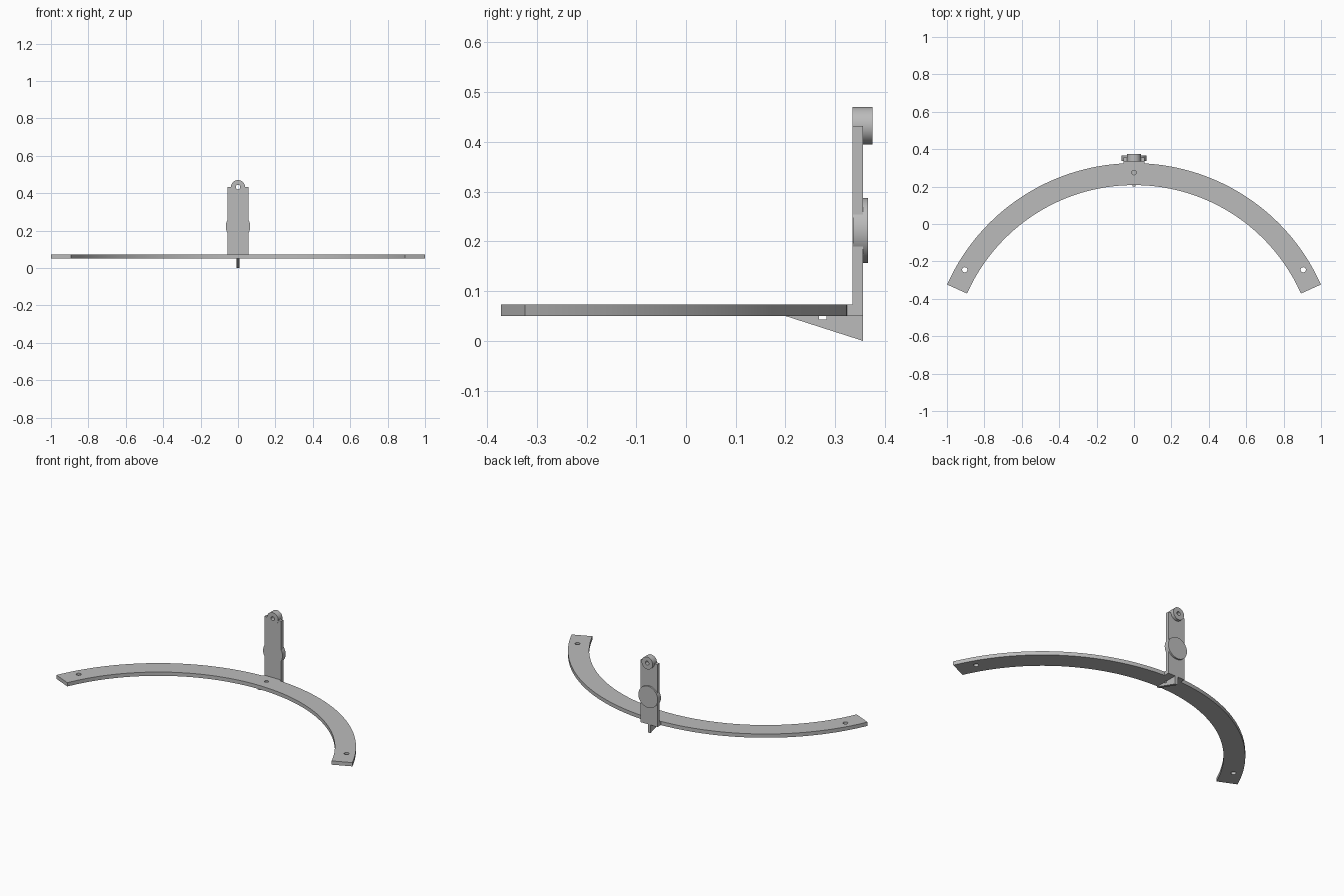
import bpy, bmesh, math
from mathutils import Matrix, Vector

cube = bpy.data.objects.get("Cube")
if cube:
    bpy.data.objects.remove(cube)

grey = bpy.data.materials.new("plain grey")
grey.use_nodes = True
colour = (0.5, 0.5, 0.5, 1)
grey.diffuse_color = colour
grey.node_tree.nodes["Principled BSDF"].inputs["Base Color"].default_value = colour


def finish(bm, name):
    bmesh.ops.recalc_face_normals(bm, faces=bm.faces)
    mesh = bpy.data.meshes.new(name)
    bm.to_mesh(mesh)
    bm.free()
    mesh.materials.append(grey)
    obj = bpy.data.objects.new(name, mesh)
    bpy.context.collection.objects.link(obj)
    return obj


def prism(name, outline, depth):
    """Extrude a closed 3D outline along a depth vector."""
    bm = bmesh.new()
    face = bm.faces.new([bm.verts.new(p) for p in outline])
    new = bmesh.ops.extrude_face_region(bm, geom=[face])["geom"]
    verts = [g for g in new if isinstance(g, bmesh.types.BMVert)]
    bmesh.ops.translate(bm, verts=verts, vec=Vector(depth))
    return finish(bm, name)


def box(name, lo, hi):
    outline = [(lo[0], lo[1], lo[2]), (hi[0], lo[1], lo[2]),
               (hi[0], hi[1], lo[2]), (lo[0], hi[1], lo[2])]
    return prism(name, outline, (0, 0, hi[2] - lo[2]))


def cylinder(name, start, end, radius, sides=64):
    start, end = Vector(start), Vector(end)
    axis = end - start
    turn = axis.to_track_quat('Z', 'Y').to_matrix().to_4x4()
    bm = bmesh.new()
    bmesh.ops.create_cone(bm, cap_ends=True, segments=sides, radius1=radius,
                          radius2=radius, depth=axis.length,
                          matrix=Matrix.Translation((start + end) / 2) @ turn)
    return finish(bm, name)


def drill(obj, cutter):
    mod = obj.modifiers.new("hole", 'BOOLEAN')
    mod.operation = 'DIFFERENCE'
    mod.solver = 'EXACT'
    mod.object = cutter
    cutter.hide_render = True
    cutter.hide_set(True)


def smooth(obj):
    bpy.ops.object.select_all(action='DESELECT')
    obj.select_set(True)
    bpy.context.view_layer.objects.active = obj
    bpy.ops.object.shade_smooth_by_angle(angle=math.radians(30))


BOTTOM, TOP = 0.05, 0.073       # arc thickness
FRONT, BACK = 0.335, 0.356      # upright thickness
CENTRE, OUTER, INNER = -0.769, 1.094, 0.977
HALF = 0.057                    # upright half width

# Curved base bar
STEPS, END = 96, math.radians(24)


def arc(radius):
    angles = [END + (math.pi - 2 * END) * i / STEPS for i in range(STEPS + 1)]
    return [(radius * math.cos(a), CENTRE + radius * math.sin(a), BOTTOM) for a in angles]


base = prism("curved_base", arc(OUTER) + arc(INNER)[::-1], (0, 0, TOP - BOTTOM))

# Mounting holes at the ends and the middle of the bar
for side, x, y, r, low in (("left", 0.905, -0.245, 0.014, 0),
                           ("right", -0.905, -0.245, 0.014, 0),
                           ("middle", 0, 0.275, 0.012, 0.043)):
    cutter = cylinder(side + "_hole_cutter", (x, y, low), (x, y, 0.1), r, 32)
    drill(base, cutter)

# Gusset under the bar, notched by the middle hole
gusset = prism("gusset", [(-0.009, 0.2, BOTTOM), (-0.009, BACK, BOTTOM), (-0.009, BACK, 0)],
               (0.018, 0, 0))
drill(gusset, cutter)

# Tab joining the bar to the upright, and the upright plate
box("joining_tab", (-HALF, 0.315, BOTTOM), (HALF, FRONT, TOP))
upright = box("upright_plate", (-HALF, FRONT, BOTTOM), (HALF, BACK, 0.432))

# Round pad on the back of the upright
pad = cylinder("round_pad", (0, FRONT + 0.0005, 0.222), (0, 0.366, 0.222), 0.0655)

# Pivot boss at the top, drilled through with the plate
boss = cylinder("pivot_boss", (0, FRONT - 0.0005, 0.4325), (0, 0.375, 0.4325), 0.0375)
pivot_cutter = cylinder("pivot_hole_cutter", (0, 0.3, 0.4325), (0, 0.4, 0.4325), 0.012, 32)
for part in (boss, upright):
    drill(part, pivot_cutter)

for part in (base, pad, boss):
    smooth(part)
